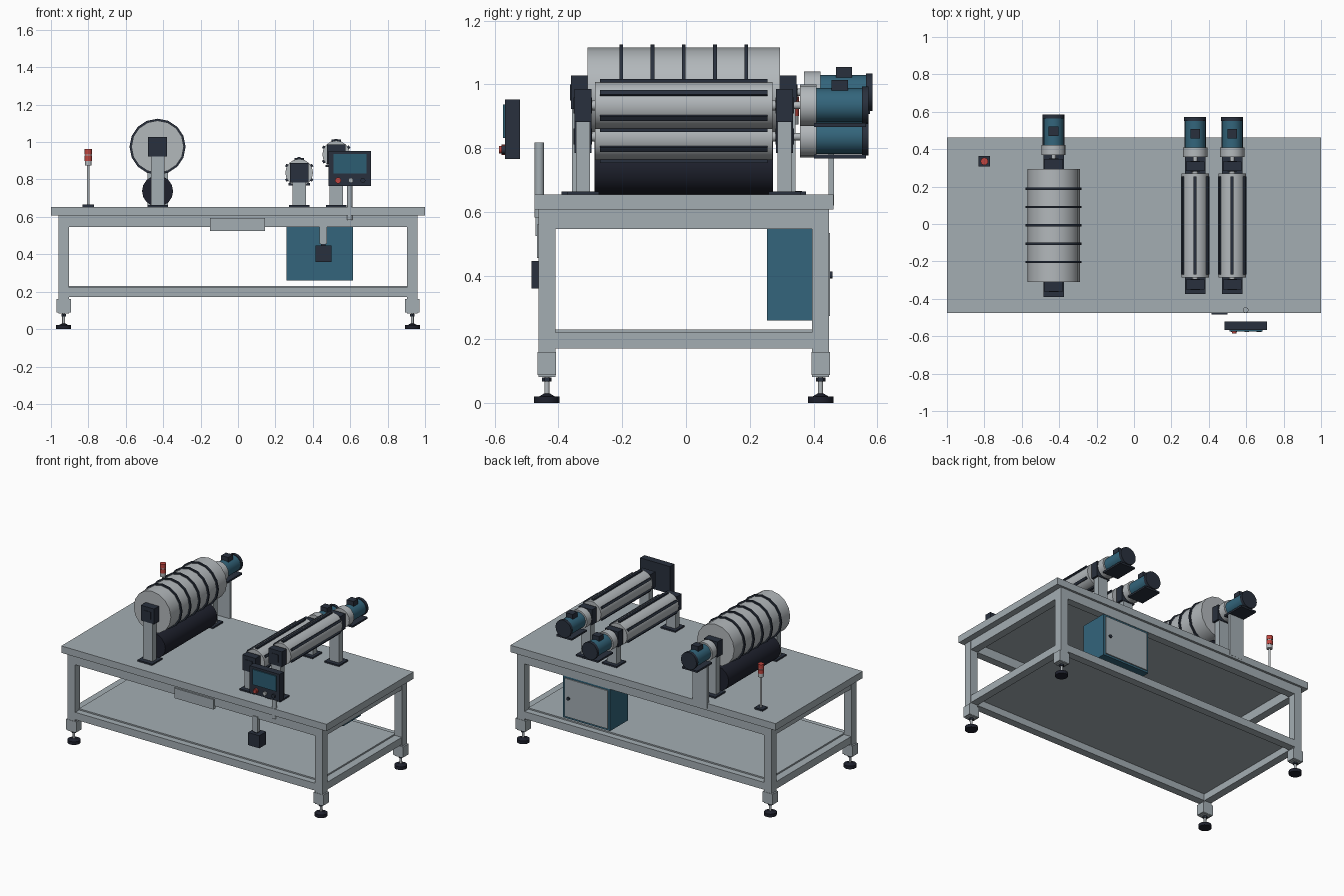
import bpy, bmesh, math
from mathutils import Matrix, Vector

if "Cube" in bpy.data.objects:
    bpy.data.objects.remove(bpy.data.objects["Cube"])


def material(name, rgb):
    m = bpy.data.materials.new(name)
    m.diffuse_color = (*rgb, 1)
    m.use_nodes = True
    m.node_tree.nodes["Principled BSDF"].inputs["Base Color"].default_value = m.diffuse_color
    return m


GREY = material("painted grey", (0.37, 0.42, 0.45))
STEEL = material("bright steel", (0.45, 0.48, 0.50))
DARK = material("dark slate", (0.022, 0.030, 0.047))
RUBBER = material("black rubber", (0.013, 0.015, 0.026))
BLUE = material("machine blue", (0.033, 0.13, 0.20))
SCREEN = material("screen blue", (0.025, 0.11, 0.17))
RED = material("signal red", (0.52, 0.06, 0.05))


def finish(name, bm, mat, smooth=False):
    me = bpy.data.meshes.new(name)
    bmesh.ops.recalc_face_normals(bm, faces=bm.faces)
    bm.to_mesh(me)
    bm.free()
    me.materials.append(mat)
    ob = bpy.data.objects.new(name, me)
    bpy.context.collection.objects.link(ob)
    if smooth:
        bpy.ops.object.select_all(action='DESELECT')
        ob.select_set(True)
        bpy.context.view_layer.objects.active = ob
        bpy.ops.object.shade_smooth_by_angle(angle=math.radians(35))
    return ob


def box(name, x, y, z, mat):
    """Box from three (min, max) ranges."""
    bm = bmesh.new()
    size = [r[1] - r[0] for r in (x, y, z)]
    mid = [(r[1] + r[0]) / 2 for r in (x, y, z)]
    bmesh.ops.create_cube(bm, size=1, matrix=Matrix.Translation(mid) @ Matrix.Diagonal((*size, 1)))
    return finish(name, bm, mat)


def cyl(name, a, b, r, mat, sides=16, r2=None):
    """Cylinder or cone from point a to point b."""
    a, b = Vector(a), Vector(b)
    rot = (b - a).to_track_quat('Z', 'Y').to_matrix().to_4x4()
    bm = bmesh.new()
    bmesh.ops.create_cone(bm, cap_ends=True, segments=sides, radius1=r, radius2=r if r2 is None else r2,
                          depth=(b - a).length, matrix=Matrix.Translation((a + b) / 2) @ rot)
    return finish(name, bm, mat, True)


def around(c, h):
    return (c - h, c + h)


CY = -0.007  # shared centre line in y

# Table top, frame and shelf
box("table_top", (-1, 1), (-0.475, 0.463), (0.607, 0.654), GREY)
for sx in (-1, 1):
    for sy in (-1, 1):
        x, y = sx * 0.932, CY + sy * 0.429
        box("leg", around(x, 0.028), around(y, 0.027), (0.083, 0.607), GREY)
        box("leg_foot_sleeve", around(x, 0.038), around(y, 0.029), (0.088, 0.16), GREY)
        cyl("foot_pad", (x, y, 0), (x, y, 0.021), 0.04, RUBBER)
        cyl("foot_cone", (x, y, 0.021), (x, y, 0.03), 0.025, RUBBER, r2=0.01)
        cyl("foot_stem", (x, y, 0.02), (x, y, 0.085), 0.008, STEEL, 12)
        cyl("foot_nut", (x, y, 0.068), (x, y, 0.08), 0.015, DARK, 6)
for z in ((0.546, 0.607), (0.172, 0.222)):
    for s in (-1, 1):
        box("long_rail", (-0.905, 0.905), around(CY + s * 0.429, 0.026), z, GREY)
        box("short_rail", around(s * 0.932, 0.026), (-0.41, 0.396), z, GREY)
box("lower_shelf", (-0.905, 0.905), (-0.42, 0.406), (0.218, 0.231), GREY)
box("front_plate", (-0.15, 0.145), (-0.472, -0.45), (0.525, 0.593), GREY)


def stand(x, y, top, half_base):
    """Bearing stand: base plate, post and dark bearing block centred at height top."""
    box("stand_base", around(x, 0.055), around(y, half_base), (0.654, 0.664), DARK)
    box("stand_post", around(x, 0.036), around(y, 0.022), (0.664, top - 0.05), GREY)
    box("bearing_block", around(x, 0.05), around(y, 0.026), around(top, 0.052), DARK)
    box("bearing_cover", around(x, 0.025), around(y, 0.029), around(top, 0.025), DARK)


def motor(x, y, z):
    """Geared motor starting at y and pointing backwards."""
    cyl("drive_shaft", (x, y - 0.09, z), (x, y, z), 0.012, STEEL, 12)
    cyl("gearbox", (x, y, z), (x, y + 0.052, z), 0.065, STEEL)
    cyl("motor_body", (x, y + 0.052, z), (x, y + 0.197, z), 0.054, BLUE)
    cyl("motor_fan_cover", (x, y + 0.195, z), (x, y + 0.215, z), 0.059, DARK)
    box("terminal_box", around(x, 0.026), (y + 0.1, y + 0.151), (z + 0.04, z + 0.08), DARK)
    box("motor_plate", around(x, 0.058), (y + 0.045, y + 0.207), (z - 0.068, z - 0.056), DARK)


# Large drum with raised rings
DX, DZ = -0.43, 0.975
cyl("large_drum", (DX, CY - 0.302, DZ), (DX, CY + 0.302, DZ), 0.14, STEEL)
for i in range(-2, 3):
    y = CY + i * 0.098
    cyl("drum_ring", (DX, y - 0.006, DZ), (DX, y + 0.006, DZ), 0.15, DARK)
cyl("drum_shaft", (DX, CY - 0.33, DZ), (DX, CY + 0.33, DZ), 0.02, STEEL)
for s in (-1, 1):
    stand(DX, CY + s * 0.328, DZ, 0.055)
motor(DX, 0.37, DZ)
box("motor_support", around(DX, 0.055), (0.447, 0.464), (0.62, 0.91), GREY)

# Pressure roller below the drum
cyl("pressure_roller", (DX, CY - 0.28, 0.738), (DX, CY + 0.28, 0.738), 0.083, RUBBER)

# Pair of small rollers with six bars each
for x, z in ((0.327, 0.836), (0.525, 0.934)):
    cyl("small_roller", (x, CY - 0.278, z), (x, CY + 0.278, z), 0.074, STEEL)
    cyl("roller_shaft", (x, CY - 0.32, z), (x, CY + 0.32, z), 0.016, STEEL)
    for i in range(6):
        bar = box("roller_bar", around(0, 0.008), around(0, 0.262), around(0, 0.008), DARK)
        a = math.radians(30 + 60 * i)
        bar.location = (x + 0.075 * math.cos(a), CY, z + 0.075 * math.sin(a))
        bar.rotation_euler = (0, -a, 0)
    for s in (-1, 1):
        stand(x, CY + s * 0.316, z, 0.05)
    motor(x, 0.357, z)

# Control panel on a pole
cyl("panel_pole", (0.597, -0.46, 0.583), (0.597, -0.46, 0.817), 0.015, GREY)
box("panel_case", (0.485, 0.71), (-0.567, -0.52), (0.766, 0.952), DARK)
box("panel_screen", (0.51, 0.688), (-0.574, -0.566), (0.832, 0.936), SCREEN)
for x, mat, r in ((0.535, RED, 0.016), (0.603, STEEL, 0.013), (0.668, DARK, 0.013)):
    cyl("panel_button", (x, -0.566, 0.795), (x, -0.578, 0.795), r, mat)
cyl("stop_knob", (0.535, -0.577, 0.795), (0.535, -0.586, 0.795), 0.012, RED)

# Hanging switch box under the front edge
box("switch_arm", (0.437, 0.475), (-0.468, -0.44), (0.455, 0.56), GREY)
box("switch_neck", (0.445, 0.467), (-0.462, -0.436), (0.44, 0.462), DARK)
box("switch_box", (0.415, 0.5), (-0.484, -0.41), (0.36, 0.446), DARK)

# Electrical cabinet under the rear edge
box("cabinet", (0.26, 0.616), (0.254, 0.445), (0.26, 0.546), BLUE)
box("cabinet_door", (0.275, 0.601), (0.444, 0.452), (0.273, 0.533), GREY)
cyl("cabinet_knob", (0.57, 0.45, 0.402), (0.57, 0.46, 0.402), 0.011, DARK)

# Signal lamp
LX, LY = -0.80, 0.335
box("lamp_base", around(LX, 0.031), around(LY, 0.028), (0.654, 0.665), DARK)
cyl("lamp_pole", (LX, LY, 0.665), (LX, LY, 0.876), 0.007, STEEL, 12)
for z0, z1, r, mat in ((0.874, 0.9, 0.018, STEEL), (0.9, 0.927, 0.02, RED),
                       (0.927, 0.934, 0.016, STEEL), (0.934, 0.962, 0.02, RED)):
    cyl("lamp_segment", (LX, LY, z0), (LX, LY, z1), r, mat)
